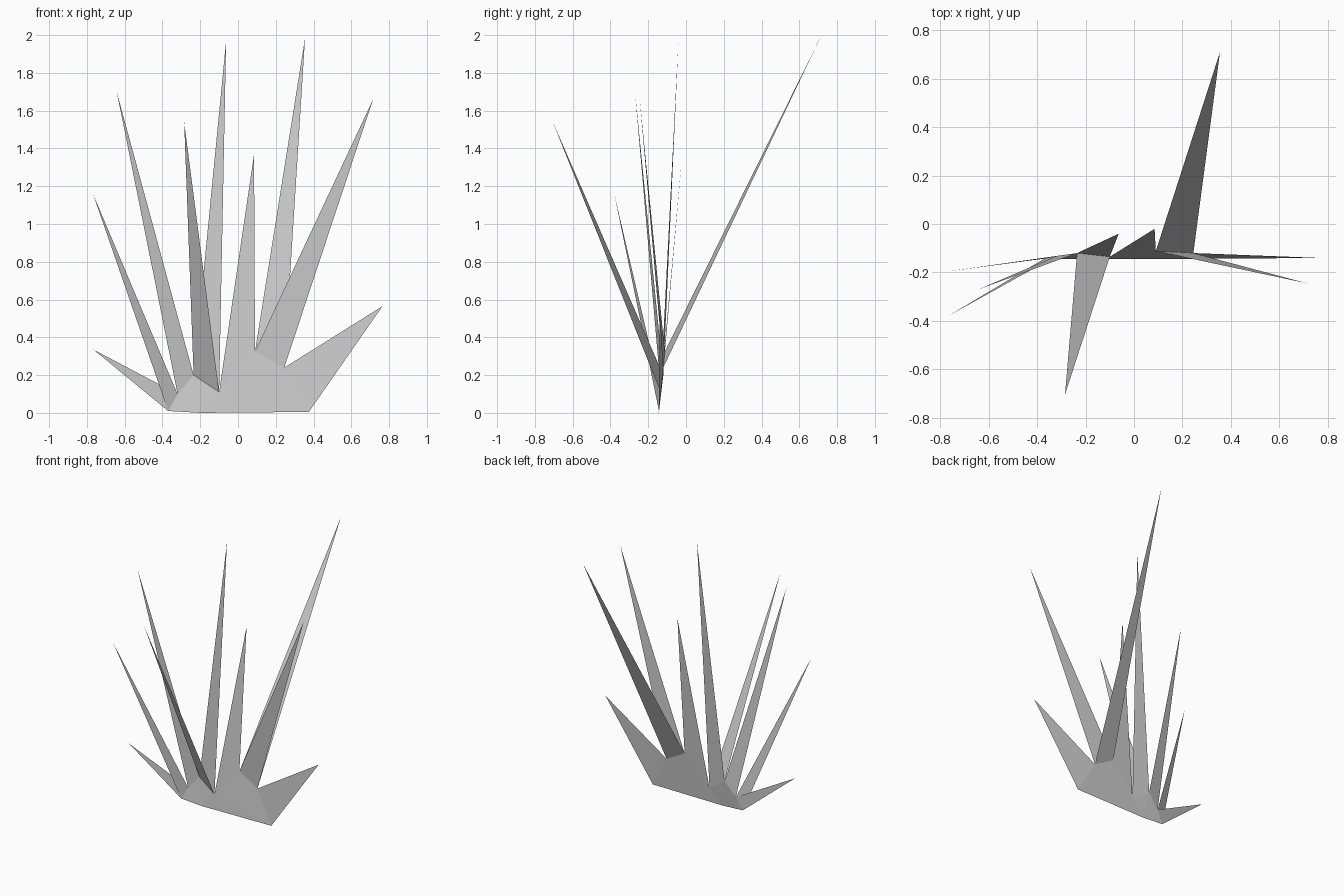
import bpy
import bmesh

if "Cube" in bpy.data.objects:
    bpy.data.objects.remove(bpy.data.objects["Cube"])


def sheet(name, polygons):
    """Thin flat-shaded sheet made from a few polygons."""
    bm = bmesh.new()
    for poly in polygons:
        bm.faces.new([bm.verts.new(p) for p in poly])
    bmesh.ops.remove_doubles(bm, verts=bm.verts, dist=1e-5)
    bmesh.ops.triangulate(bm, faces=bm.faces[:])
    mesh = bpy.data.meshes.new(name)
    bm.to_mesh(mesh)
    bm.free()
    obj = bpy.data.objects.new(name, mesh)
    bpy.context.collection.objects.link(obj)
    return obj


# Rim of the root sheet, left to right; blades grow from its edges
rim = [(-0.37, -0.143, 0.01), (-0.32, -0.132, 0.10), (-0.235, -0.12, 0.20),
       (-0.10, -0.135, 0.11), (0.09, -0.112, 0.325), (0.245, -0.12, 0.24),
       (0.375, -0.143, 0.005)]

# Root sheet
sheet("grass_root", [rim + [(-0.20, -0.145, 0.0)]])

# Blades: rim edge and tip position
blades = [
    (0, (-0.765, -0.195, 0.335)),
    (0, (-0.768, -0.38, 1.16)),
    (1, (-0.642, -0.27, 1.70)),
    (2, (-0.285, -0.705, 1.54)),
    (2, (-0.063, -0.04, 1.97)),
    (3, (0.085, -0.02, 1.37)),
    (4, (0.355, 0.71, 1.985)),
    (4, (0.715, -0.245, 1.66)),
    (5, (0.765, -0.14, 0.565)),
]
for i, (edge, tip) in enumerate(blades, 1):
    sheet(f"grass_blade_{i}", [[rim[edge], tip, rim[edge + 1]]])
